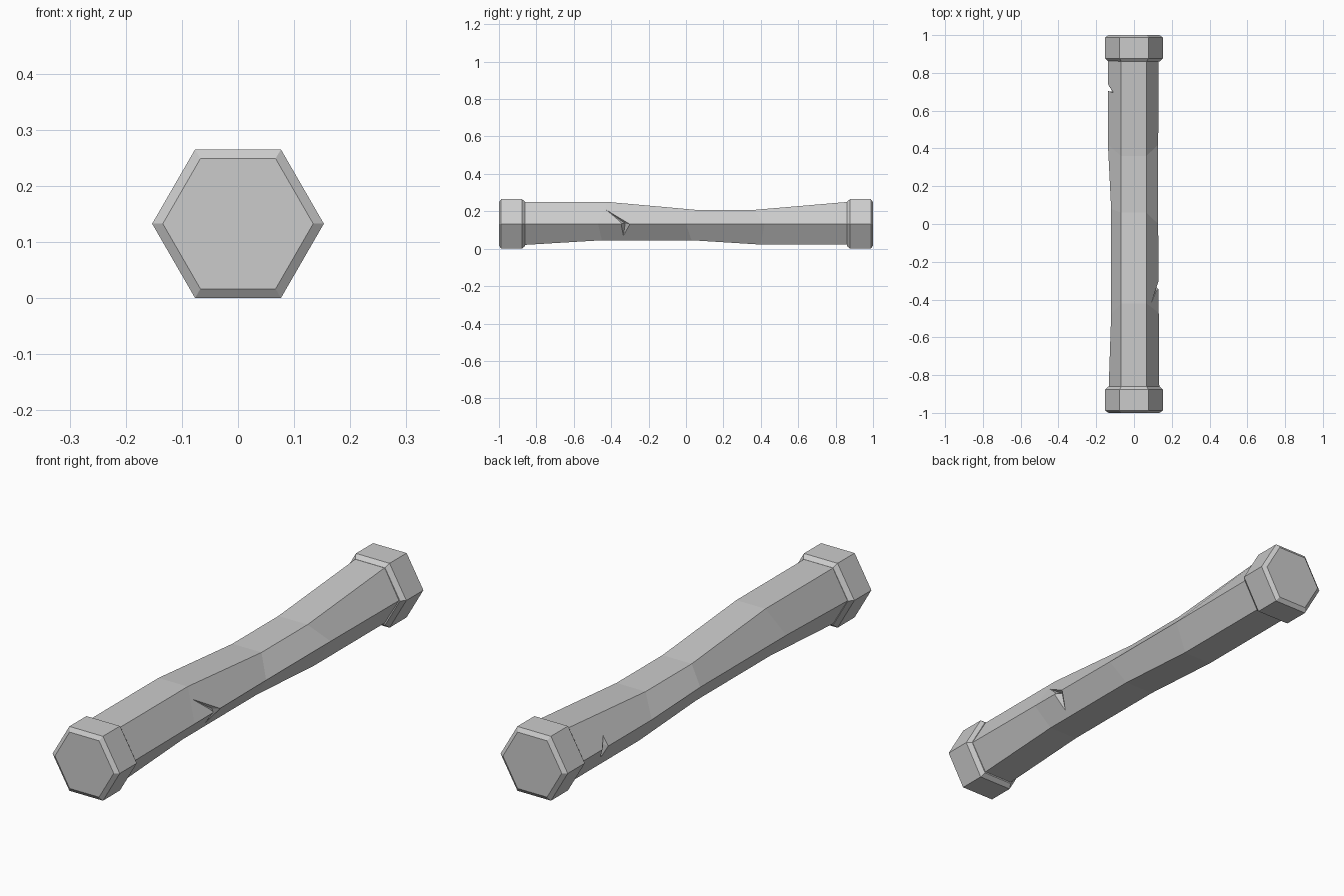
import bpy, bmesh, math
from mathutils import Vector

if "Cube" in bpy.data.objects:
    bpy.data.objects.remove(bpy.data.objects["Cube"])

CZ = 0.1325   # height of the rod axis


def make_object(name, verts, faces):
    mesh = bpy.data.meshes.new(name)
    bm = bmesh.new()
    vs = [bm.verts.new(v) for v in verts]
    for f in faces:
        bm.faces.new([vs[i] for i in f])
    bmesh.ops.recalc_face_normals(bm, faces=bm.faces)
    bm.to_mesh(mesh)
    bm.free()
    obj = bpy.data.objects.new(name, mesh)
    bpy.context.collection.objects.link(obj)
    return obj


def loft(name, rings):
    n = len(rings[0])
    faces = [list(range(n)), list(range(n * (len(rings) - 1), n * len(rings)))]
    for r in range(len(rings) - 1):
        for i in range(n):
            j = (i + 1) % n
            faces.append([r * n + i, r * n + j, (r + 1) * n + j, (r + 1) * n + i])
    return make_object(name, [v for ring in rings for v in ring], faces)


def hexagon(radius, y):
    return [(radius * math.cos(math.radians(60 * i)), y,
             CZ + radius * math.sin(math.radians(60 * i))) for i in range(6)]


# End caps: chamfered hexagonal collars
for side, name in ((-1, "front_cap"), (1, "back_cap")):
    profile = [(0.134, 1.0), (0.153, 0.988), (0.153, 0.877), (0.136, 0.86)]
    loft(name, [hexagon(r, side * y) for r, y in profile])

# Shaft: uneven whittled hexagon, each edge has its own (y, offset) stations
right = [(-0.9, 0.134), (-0.47, 0.131), (0.0, 0.128), (0.42, 0.128), (0.9, 0.131)]
left = [(-0.9, -0.135), (-0.48, -0.121), (0.08, -0.121), (0.42, -0.138), (0.9, -0.138)]
top = [(-0.9, 0.25), (-0.42, 0.25), (0.06, 0.207), (0.36, 0.207), (0.9, 0.253)]
bottom = [(-0.9, 0.018), (-0.45, 0.045), (0.03, 0.045), (0.40, 0.022), (0.9, 0.022)]
rings = []
for (ry, rx), (ly, lx), (ty, tz), (by, bz) in zip(right, left, top, bottom):
    rings.append([(rx, ry, CZ), (0.065, ty, tz), (-0.068, ty, tz),
                  (lx, ly, CZ), (-0.068, by, bz), (0.065, by, bz)])
shaft = loft("shaft", rings)


# Nicks chopped into the side edges: upper tip, lower tip, valley, two outer points
def nick(name, up, low, valley, out_a, out_b):
    cutter = make_object(name, [up, low, valley, out_a, out_b],
                         [(0, 2, 3), (0, 3, 4), (0, 4, 2), (1, 2, 3), (1, 3, 4), (1, 4, 2)])
    cutter.hide_render = True
    mod = shaft.modifiers.new(name, 'BOOLEAN')
    mod.operation = 'DIFFERENCE'
    mod.solver = 'EXACT'
    mod.object = cutter
    bpy.context.view_layer.objects.active = shaft
    bpy.ops.object.modifier_apply(modifier=name)
    bpy.data.objects.remove(cutter)


nick("right_nick", (0.088, -0.43, 0.21), (0.082, -0.335, 0.068),
     (0.108, -0.325, 0.135), (0.145, -0.36, 0.134), (0.145, -0.28, 0.125))
nick("left_nick", (-0.104, 0.69, 0.19), (-0.10, 0.70, 0.075),
     (-0.113, 0.70, 0.133), (-0.15, 0.76, 0.134), (-0.15, 0.705, 0.132))
